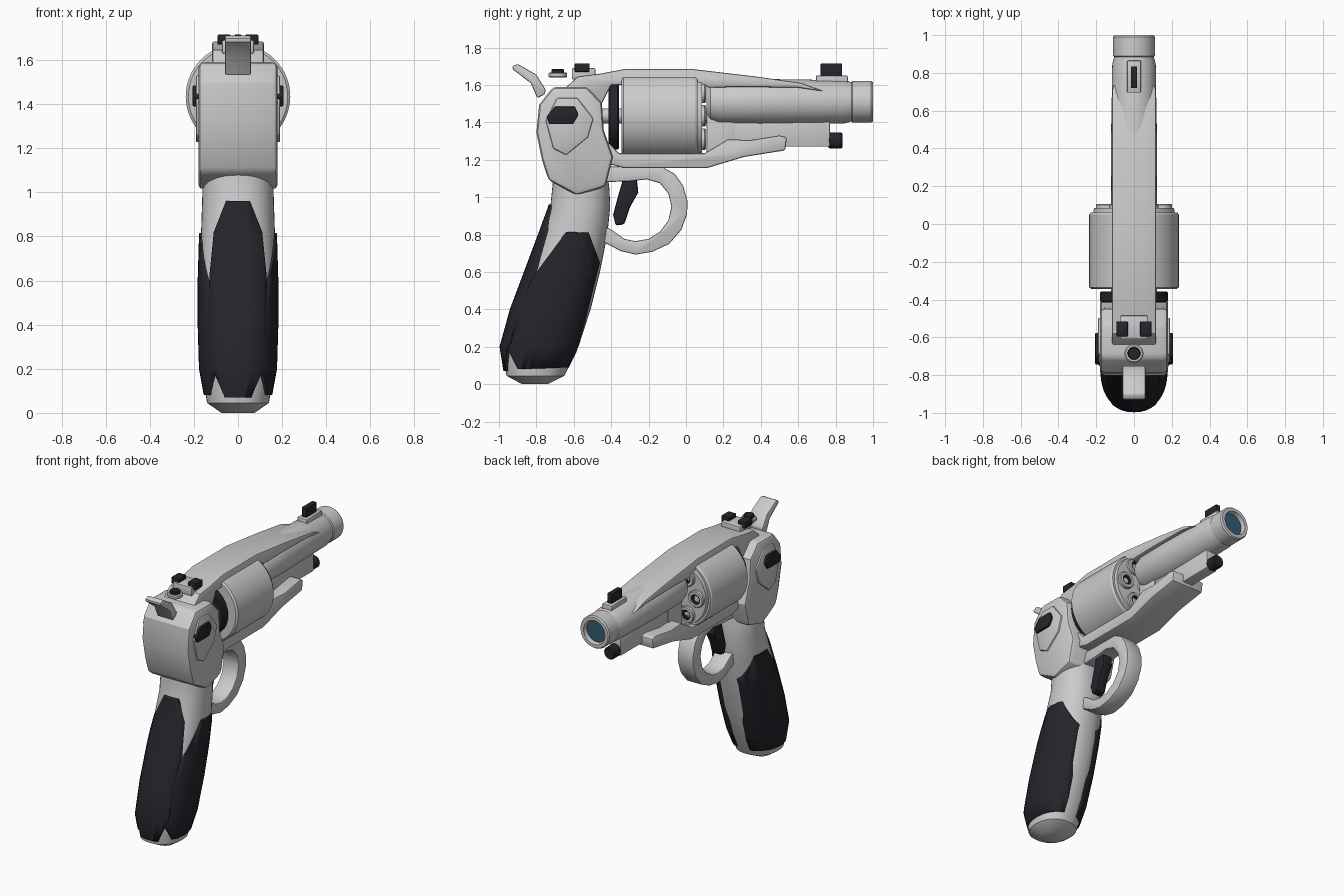
import bpy, bmesh
from math import sin, cos, pi, radians
from mathutils import Vector

if "Cube" in bpy.data.objects:
    bpy.data.objects.remove(bpy.data.objects["Cube"])


def material(name, col):
    m = bpy.data.materials.new(name)
    m.diffuse_color = (*col, 1)
    m.use_nodes = True
    m.node_tree.nodes["Principled BSDF"].inputs["Base Color"].default_value = m.diffuse_color
    return m


DARK = material("dark_rubber", (0.018, 0.018, 0.025))
TEAL = material("teal_lens", (0.03, 0.11, 0.16))


def finish(name, bm, mat=None, bevel=0, angle=30):
    bmesh.ops.recalc_face_normals(bm, faces=bm.faces)
    me = bpy.data.meshes.new(name)
    bm.to_mesh(me)
    bm.free()
    ob = bpy.data.objects.new(name, me)
    bpy.context.collection.objects.link(ob)
    if mat:
        me.materials.append(mat)
    bpy.ops.object.select_all(action='DESELECT')
    bpy.context.view_layer.objects.active = ob
    ob.select_set(True)
    if bevel:
        b = ob.modifiers.new("bevel", 'BEVEL')
        b.width, b.segments, b.limit_method, b.angle_limit = bevel, 2, 'ANGLE', radians(40)
        bpy.ops.object.modifier_apply(modifier="bevel")
    bpy.ops.object.shade_smooth_by_angle(angle=radians(angle))
    return ob


def prism(name, pts, lo, hi, mat=None, bevel=0, axis='x'):
    """Extrude a (y,z) outline along x, or an (x,z) outline along y."""
    bm = bmesh.new()
    put = (lambda p, d: (d, p[0], p[1])) if axis == 'x' else (lambda p, d: (p[0], d, p[1]))
    rings = [[bm.verts.new(put(p, d)) for p in pts] for d in (lo, hi)]
    skin(bm, rings)
    return finish(name, bm, mat, bevel)


def skin(bm, rings):
    n = len(rings[0])
    for a, b in zip(rings, rings[1:]):
        for i in range(n):
            bm.faces.new((a[i], a[(i + 1) % n], b[(i + 1) % n], b[i]))
    bm.faces.new(rings[0])
    bm.faces.new(rings[-1])


def box(name, x, y, z, mat=None, bevel=0.006):
    return prism(name, [(y[0], z[0]), (y[1], z[0]), (y[1], z[1]), (y[0], z[1])], x[0], x[1], mat, bevel)


def lathe(name, prof, c, axis='y', mat=None, n=48):
    """Revolve (radius, position) pairs around an axis through c."""
    bm = bmesh.new()
    rings = []
    for r, t in prof:
        ring = []
        for i in range(n):
            u, v = r * cos(2 * pi * i / n), r * sin(2 * pi * i / n)
            off = Vector((u, t, v)) if axis == 'y' else Vector((u, v, t))
            ring.append(bm.verts.new(Vector(c) + off))
        rings.append(ring)
    skin(bm, rings)
    return finish(name, bm, mat)


# Grip: lofted sections (z, back, front, half width)
SECTIONS = [(0, -.875, -.74, .075), (.045, -.96, -.65, .14), (.2, -.985, -.575, .168),
            (.4, -.93, -.51, .174), (.6, -.855, -.46, .174), (.8, -.78, -.42, .168),
            (.95, -.725, -.405, .163), (1.05, -.715, -.41, .16), (1.2, -.70, -.43, .14)]


def grip(name, grow=0, mat=None):
    bm = bmesh.new()
    rings, n = [], 40
    for z, b, f, w in SECTIONS:
        ring = []
        for i in range(n):
            c, s = cos(2 * pi * i / n), sin(2 * pi * i / n)
            x = abs(c) ** .9 * (w + grow) * (1 if c > 0 else -1)
            y = abs(s) ** .9 * ((f - b) / 2 + grow) * (1 if s > 0 else -1)
            ring.append(bm.verts.new((x, (b + f) / 2 + y, z)))
        rings.append(ring)
    skin(bm, rings)
    return finish(name, bm, mat, angle=35)


def grip_panel(name, pts, lo, hi, axis, grow):
    ob = grip(name, grow, DARK)
    cutter = prism("panel_cutter", pts, lo, hi, DARK, 0, axis)
    cutter.hide_render = True
    bpy.context.view_layer.objects.active = ob
    m = ob.modifiers.new("cut", 'BOOLEAN')
    m.operation, m.solver, m.object = 'INTERSECT', 'EXACT', cutter
    bpy.ops.object.modifier_apply(modifier="cut")
    bpy.data.objects.remove(cutter)


grip("grip")
side = [(-.64, .815), (-.52, .81), (-.46, .65), (-.54, .33), (-.61, .09), (-.9, .08), (-.965, .21), (-.91, .45)]
grip_panel("grip_panel_right", side, .05, .4, 'x', .009)
grip_panel("grip_panel_left", side, -.4, -.05, 'x', .009)
half = [(.055, .96), (.11, .82), (.13, .62), (.125, .22), (.06, .07)]
grip_panel("grip_panel_back", half + [(-x, z) for x, z in half[::-1]], -1.2, -.72, 'y', .012)

# Receiver, cheek plates and side buttons
prism("receiver", [(-.71, 1.59), (-.53, 1.59), (-.45, 1.505), (-.44, 1.36), (-.39, 1.215), (-.43, 1.055),
                   (-.585, 1.01), (-.735, 1.09), (-.77, 1.2), (-.80, 1.345), (-.785, 1.495)],
      -.18, .18, None, .024)
for tag, s in (("right", 1), ("left", -1)):
    prism("cheek_plate_" + tag, [(-.75, 1.41), (-.69, 1.53), (-.58, 1.53), (-.495, 1.42), (-.525, 1.32),
                                 (-.64, 1.225), (-.71, 1.26)], s * .15, s * .191, None, .008)
    prism("side_button_" + tag, [(-.745, 1.43), (-.70, 1.485), (-.595, 1.485), (-.575, 1.44), (-.605, 1.39),
                                 (-.73, 1.39)], s * .17, s * .206, DARK, .006)

# Top strap running into the barrel
prism("top_strap", [(-.66, 1.57), (-.58, 1.645), (-.46, 1.66), (-.33, 1.685), (.035, 1.685), (.375, 1.645),
                    (.62, 1.61), (.74, 1.565), (.60, 1.585), (.30, 1.59), (.12, 1.585), (.10, 1.60),
                    (-.40, 1.60), (-.45, 1.50), (-.6, 1.5)], -.117, .117, None, .01)

# Lower frame and under-barrel rod housing
prism("lower_frame", [(-.46, 1.19), (-.33, 1.155), (.11, 1.155), (.31, 1.215), (.53, 1.25), (.54, 1.32),
                      (.5, 1.33), (.34, 1.305), (.225, 1.31), (.10, 1.235), (-.36, 1.235), (-.41, 1.29),
                      (-.5, 1.29)], -.122, .122, None, .01)
box("frame_web", (-.05, .05), (.11, .26), (1.2, 1.45))
box("rod_housing", (-.04, .04), (.22, .77), (1.27, 1.42))
lathe("rod_tip", [(.036, .76), (.043, .77), (.043, .83), (.036, .838)], (0, 0, 1.303), mat=DARK, n=24)

# Barrel and muzzle
B = (0, 0, 1.51)
lathe("barrel", [(.08, .11), (.105, .13), (.12, .18), (.122, .40), (.115, .85), (.10, .90)], B)
lathe("muzzle_ring", [(.1, .88), (.111, .89), (.111, .99), (.104, 1.0), (.082, 1.0), (.076, .965)], B)
lathe("muzzle_lens", [(.075, .96), (.075, .972)], B, mat=TEAL)

# Rotating cylinder with six chamber mouths
C = (0, 0, 1.435)
lathe("cylinder", [(.225, -.345), (.237, -.335), (.237, .05), (.229, .062), (.215, .062), (.212, .085)], C, n=64)
lathe("recoil_disc", [(.172, -.415), (.18, -.407), (.18, -.365), (.172, -.357)], C, mat=DARK)
lathe("cylinder_axle", [(.04, -.45), (.04, .15)], C, n=24)
for i in range(6):
    p = (.145 * cos(i * pi / 3), 0, 1.435 + .145 * sin(i * pi / 3))
    lathe(f"chamber_{i}", [(.057, .07), (.057, .1), (.052, .106), (.036, .106), (.034, .09)], p, n=24)
    lathe(f"chamber_liner_{i}", [(.035, .085), (.035, .1), (.024, .1), (.022, .09)], p, mat=DARK, n=24)

# Trigger guard and trigger
outer = [(-.44, 1.165), (-.12, 1.158), (-.06, 1.125), (-.015, 1.06), (.008, .98), (.006, .91), (-.025, .825),
         (-.09, .75), (-.18, .708), (-.27, .693), (-.35, .712), (-.46, .77)]
inner = [(-.46, .86), (-.39, .82), (-.33, .777), (-.27, .765), (-.2, .777), (-.14, .815), (-.095, .875),
         (-.078, .95), (-.095, 1.02), (-.14, 1.075), (-.21, 1.095), (-.30, 1.085), (-.44, 1.08)]
prism("trigger_guard", outer + inner, -.06, .06, None, .008)
prism("trigger", [(-.33, 1.12), (-.265, 1.12), (-.255, 1.025), (-.30, .945), (-.33, .855), (-.375, .848),
                  (-.39, .905), (-.362, 1.01)], -.036, .036, DARK, .01)

# Hammer and strap button
prism("hammer", [(-.93, 1.70), (-.90, 1.712), (-.80, 1.655), (-.75, 1.575), (-.755, 1.55), (-.795, 1.53),
                 (-.83, 1.61), (-.925, 1.682)], -.06, .06, None, .008)
lathe("button_ring", [(.044, 1.64), (.05, 1.646), (.05, 1.66), (.044, 1.666)], (0, -.685, 0), 'z', n=24)
lathe("button_cap", [(.034, 1.65), (.034, 1.68), (.03, 1.685)], (0, -.685, 0), 'z', DARK, 24)

# Sights
box("front_sight_base", (-.037, .037), (.695, .865), (1.60, 1.65))
box("front_sight_blade", (-.017, .017), (.72, .835), (1.64, 1.715), DARK, .004)
box("rear_sight_base", (-.072, .072), (-.61, -.485), (1.63, 1.69))
for tag, s in (("right", 1), ("left", -1)):
    box("rear_sight_post_" + tag, sorted((s * .033, s * .092)), (-.595, -.515), (1.67, 1.715), DARK, .004)
